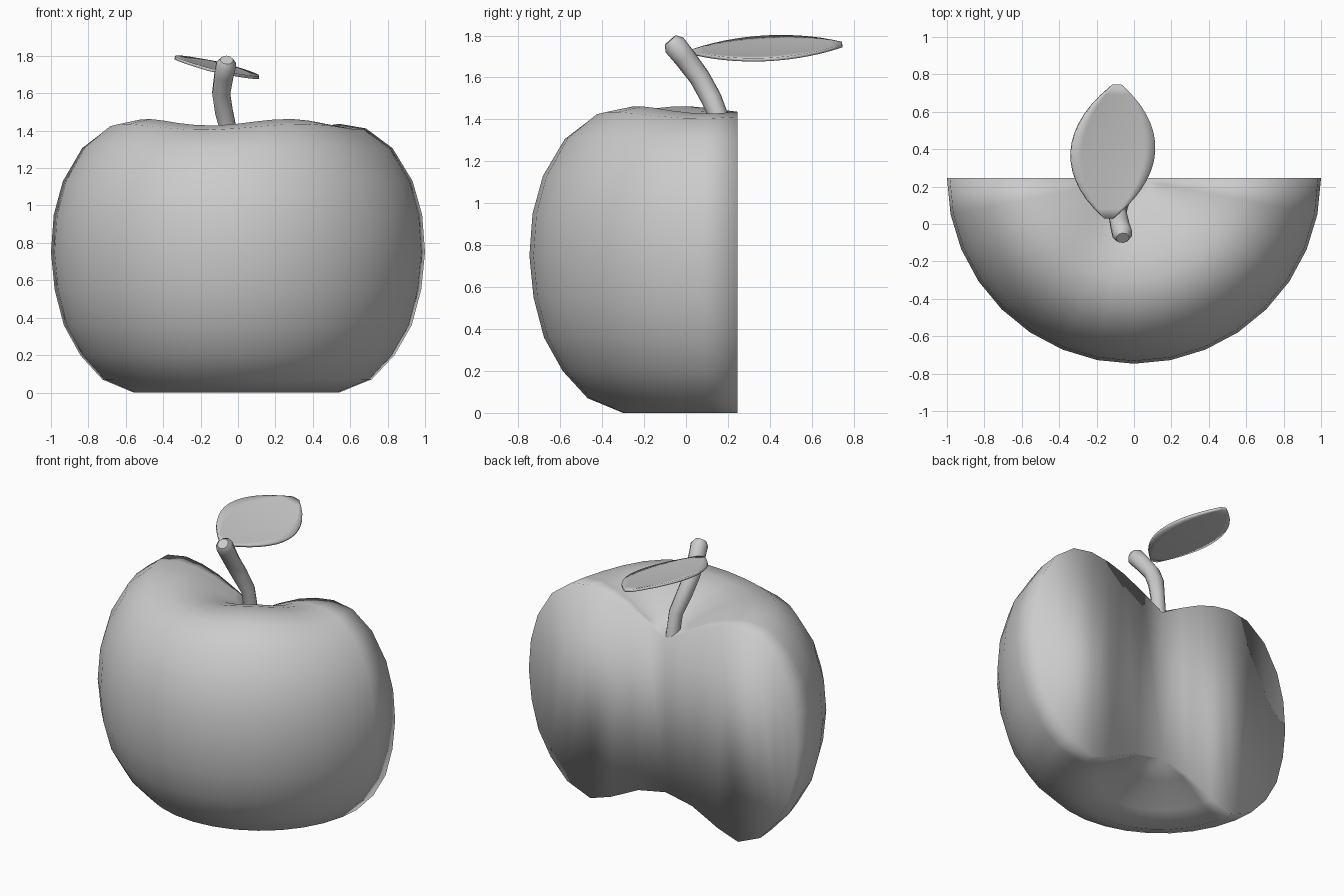
import bpy, bmesh, math

if "Cube" in bpy.data.objects:
    bpy.data.objects.remove(bpy.data.objects["Cube"])

def mesh_object(name, bm):
    bmesh.ops.recalc_face_normals(bm, faces=bm.faces)
    me = bpy.data.meshes.new(name)
    bm.to_mesh(me)
    bm.free()
    for p in me.polygons:
        p.use_smooth = True
    ob = bpy.data.objects.new(name, me)
    bpy.context.collection.objects.link(ob)
    return ob

# Halved apple: profile (radius, z) swept through half a turn, then capped at the back
profile = [(0, .19), (.2, .15), (.4, .05), (.55, 0), (.72, .07), (.84, .2),
           (.93, .36), (.98, .55), (1, .75), (.985, .95), (.935, 1.13),
           (.83, 1.31), (.69, 1.42), (.55, 1.445), (.42, 1.425), (.3, 1.385),
           (.15, 1.31), (0, 1.22)]
SEG, CUT_Y = 16, .245
n = len(profile)
bm = bmesh.new()
low = bm.verts.new((-.02, CUT_Y, profile[0][1]))
high = bm.verts.new((-.02, CUT_Y, profile[-1][1]))
rings = []
for s in range(SEG + 1):
    a = math.pi * s / SEG
    col = [low]
    for r, z in profile[1:-1]:
        # gentle lobes on the shoulder
        lift = .018 * math.cos(4 * a - 4.2) * max(0, (z - 1.2) / .25)
        shift = -.02 * (1 - r)
        col.append(bm.verts.new((r * math.cos(a) + shift,
                                 CUT_Y - .992 * r * math.sin(a), z + lift)))
    rings.append(col + [high])
for a, b in zip(rings, rings[1:]):
    for i in range(n - 1):
        quad = list(dict.fromkeys((a[i], a[i + 1], b[i + 1], b[i])))
        bm.faces.new(quad)
# cut face: vertical strips joining lower and upper outline on both sides
for col in (rings[0], rings[-1]):
    for i in range(n // 2 - 1):
        bm.faces.new((col[i], col[i + 1], col[n - 2 - i], col[n - 1 - i]))
mesh_object("apple_half", bm)

# Stem: bent tapered tube
path = [(-.035, .2, 1.2, .043), (-.045, .17, 1.38, .045), (-.075, .12, 1.5, .05),
        (-.09, .065, 1.6, .05), (-.075, -.01, 1.7, .053), (-.062, -.055, 1.755, .055),
        (-.06, -.075, 1.778, .035)]
cu = bpy.data.curves.new("stem", 'CURVE')
cu.dimensions = '3D'
cu.bevel_depth = 1
cu.bevel_resolution = 3
cu.use_fill_caps = True
sp = cu.splines.new('POLY')
sp.points.add(len(path) - 1)
for p, (x, y, z, r) in zip(sp.points, path):
    p.co = (x, y, z, 1)
    p.radius = r
sp.use_smooth = True
stem = bpy.data.objects.new("stem", cu)
bpy.context.collection.objects.link(stem)
bpy.context.view_layer.objects.active = stem
stem.select_set(True)
bpy.ops.object.convert(target='MESH')

# Leaf: tilted, slightly cupped oval sheet with thickness
bm = bmesh.new()
ROWS, COLS = 14, 8
grid = []
for i in range(ROWS + 1):
    t = i / ROWS
    w = .225 * max(.04, math.sin(math.pi * t)) ** .7
    row = []
    for j in range(COLS + 1):
        u = 2 * j / COLS - 1
        z = 1.722 + .035 * t - .24 * u * w - .012 * (1 - u * u) * math.sin(math.pi * t)
        row.append(bm.verts.new((-.135 + .045 * t + u * w, .03 + .715 * t, z)))
    grid.append(row)
for a, b in zip(grid, grid[1:]):
    for j in range(COLS):
        bm.faces.new((a[j], a[j + 1], b[j + 1], b[j]))
leaf = mesh_object("leaf", bm)
mod = leaf.modifiers.new("thickness", 'SOLIDIFY')
mod.thickness = .016
mod.offset = 0
